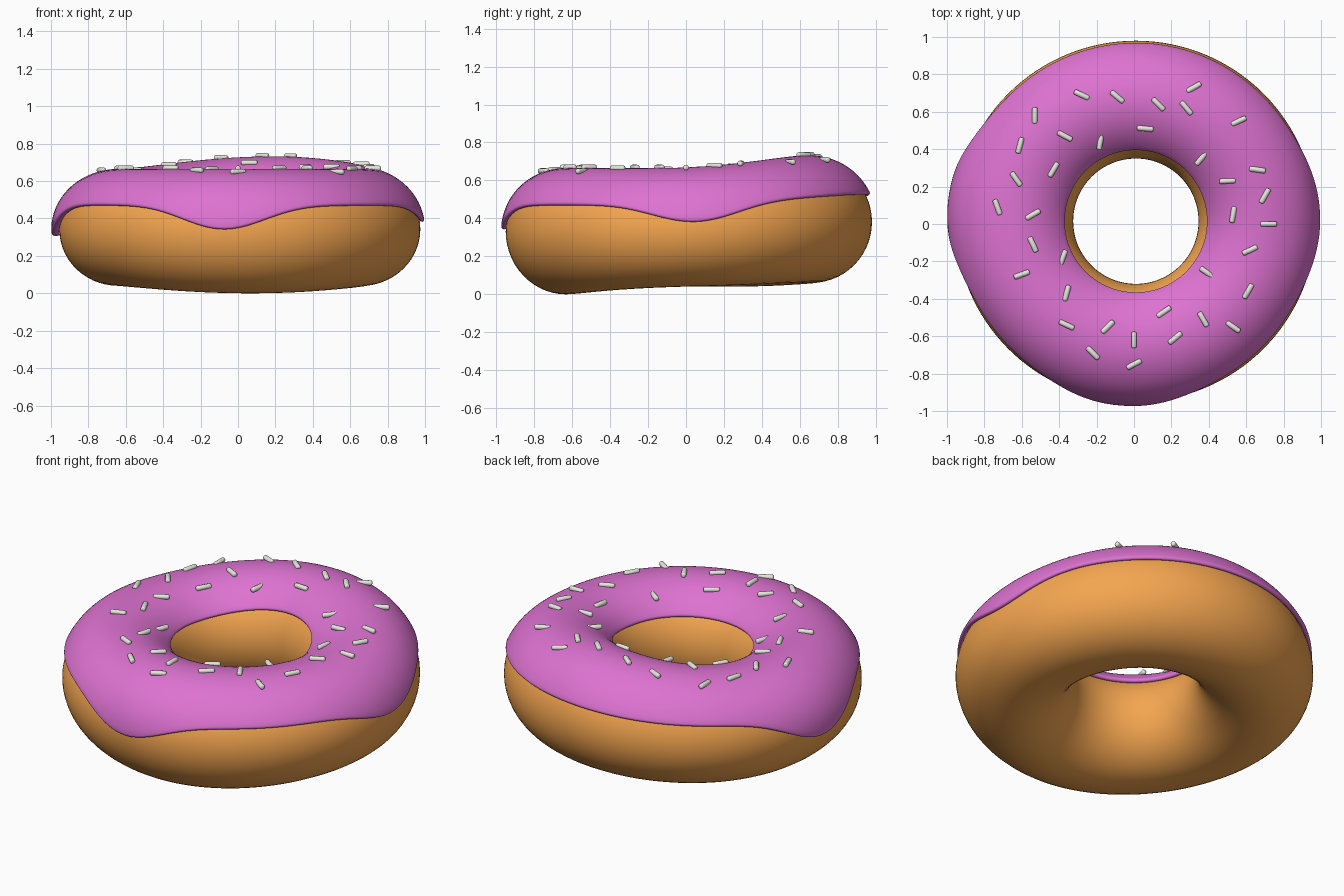
import bpy, bmesh
from math import sin, cos, acos, atan2, hypot, pi, radians, exp

if "Cube" in bpy.data.objects:
    bpy.data.objects.remove(bpy.data.objects["Cube"])

CX, CY, CZ = 0.01, 0.015, 0.34      # ring centre
R, RX, RZ = 0.65, 0.315, 0.30       # ring radius, tube half width / half height
T = 0.025                           # icing thickness


def bump(th, deg, width):
    d = (th - radians(deg) + pi) % (2 * pi) - pi
    return exp(-0.5 * (d / radians(width)) ** 2)


def lobe(th, deg):
    return max(0, cos(th - radians(deg))) ** 2


def surface(th, phi, off=0.0):
    """Point on the slightly lumpy ring, pushed outward by off."""
    off *= 1 + 0.8 * bump(th, 174, 14) * max(0, cos(phi)) ** 2
    rho = R + (RX + off) * cos(phi)
    z = CZ + (RZ + off) * sin(phi)
    z += lobe(th, 75) * (0.045 + 0.022 * sin(phi))              # raised back
    z -= lobe(th, -85) * 0.04 * ((1 - sin(phi)) / 2) ** 2       # sagging front
    return (CX + rho * cos(th), CY + rho * sin(th), z)


def material(name, color):
    m = bpy.data.materials.new(name)
    m.diffuse_color = (*color, 1)
    m.use_nodes = True
    m.node_tree.nodes["Principled BSDF"].inputs["Base Color"].default_value = m.diffuse_color
    return m


def ring_object(name, section, n, mat):
    """Closed ring swept from section(theta) -> list of (phi, offset)."""
    bm = bmesh.new()
    rings = []
    for i in range(n):
        th = 2 * pi * i / n
        rings.append([bm.verts.new(surface(th, p, o)) for p, o in section(th)])
    m = len(rings[0])
    for i in range(n):
        a, b = rings[i], rings[(i + 1) % n]
        for j in range(m):
            k = (j + 1) % m
            bm.faces.new((a[j], b[j], b[k], a[k])).smooth = True
    bmesh.ops.recalc_face_normals(bm, faces=bm.faces)
    me = bpy.data.meshes.new(name)
    bm.to_mesh(me)
    bm.free()
    me.materials.append(mat)
    ob = bpy.data.objects.new(name, me)
    bpy.context.collection.objects.link(ob)
    return ob


# Dough
ring_object("dough", lambda th: [(2 * pi * j / 56, 0) for j in range(56)], 128,
            material("dough", (0.91, 0.38, 0.08)))


# Icing with three drips on its outer rim and rounded edges
def icing_section(th):
    lo = radians(25 - 23 * bump(th, -95, 13) - 31 * bump(th, 174, 13)
                 - 18 * bump(th, 2, 13))
    hi = radians(144)
    h, w = T / 2, T / 2 / RX
    pts = []
    for k in range(7):
        a = -pi / 2 + pi * k / 6
        pts.append((lo + w - w * cos(a), h + h * sin(a)))
    for k in range(1, 32):
        pts.append((lo + w + (hi - lo - 2 * w) * k / 32, T))
    for k in range(7):
        a = pi / 2 - pi * k / 6
        pts.append((hi - w + w * cos(a), h + h * sin(a)))
    for k in range(1, 24):
        pts.append((hi - w - (hi - lo - 2 * w) * k / 24, -0.005))
    return pts


ring_object("icing", icing_section, 160, material("icing", (0.73, 0.17, 0.64)))

# Sprinkles: one shared rod with rounded ends, lying along x
bm = bmesh.new()
bmesh.ops.create_cone(bm, cap_ends=True, segments=12, radius1=0.0145,
                      radius2=0.0145, depth=0.088)
rims = [e for e in bm.edges if abs(e.verts[0].co.z - e.verts[1].co.z) < 1e-4]
bmesh.ops.bevel(bm, geom=rims, offset=0.009, segments=3, profile=0.5,
                affect='EDGES')
for v in bm.verts:
    v.co = (v.co.z, v.co.y, -v.co.x)
for f in bm.faces:
    f.smooth = True
rod = bpy.data.meshes.new("sprinkle")
bm.to_mesh(rod)
bm.free()
rod.materials.append(material("sprinkle", (0.8, 0.8, 0.74)))

# x, y in hundredths, heading in degrees
spots = [(-28, 69, -25), (-9, 68, -40), (13, 64, -45), (28, 62, -50),
         (32, 73, 30), (56, 55, 25), (6, 51, -5), (-18, 44, 80),
         (-37, 47, -28), (-53, 58, 90), (-61, 42, 75), (-63, 24, -55),
         (-43, 29, 60), (-73, 9, -70), (-54, 5, 30), (-54, -11, -65),
         (-60, -27, 20), (-38, -18, 70), (-36, -37, 75), (-36, -54, -25),
         (-14, -55, 45), (-22, -69, -45), (0, -62, 90), (0, -75, 28),
         (16, -47, 35), (22, -61, 40), (37, -51, -60), (53, -55, -35),
         (61, -36, 60), (39, -26, -35), (62, -14, 25), (72, 0, 0),
         (53, 5, 80), (70, 15, 60), (50, 23, 3), (66, 29, -8), (36, 35, 50)]
for i, (x, y, deg) in enumerate(spots):
    x, y = x / 100, y / 100
    c = (hypot(x - CX, y - CY) - R) / (RX + T)
    z = surface(atan2(y - CY, x - CX), acos(max(-1, min(1, c))), T)[2]
    ob = bpy.data.objects.new(f"sprinkle_{i + 1:02d}", rod)
    ob.location = (x, y, z + 0.004)
    ob.rotation_euler = (0, 0, radians(deg))
    bpy.context.collection.objects.link(ob)
